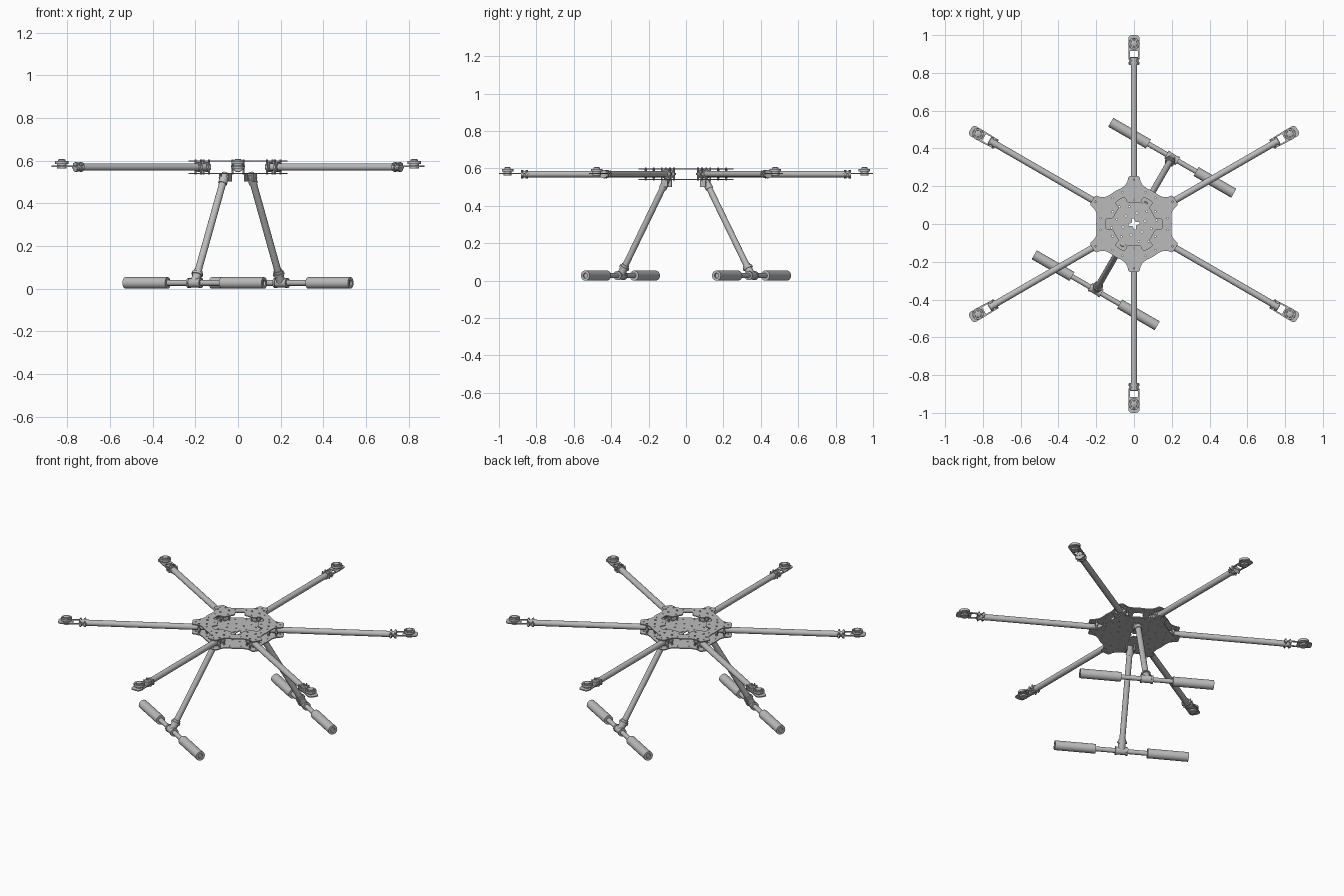
import bpy, bmesh
from math import pi, sin, cos, radians
from mathutils import Vector, Matrix

cube = bpy.data.objects.get("Cube")
if cube:
    bpy.data.objects.remove(cube)

grey = bpy.data.materials.new("light_grey")
grey.use_nodes = True
grey.diffuse_color = (0.5, 0.5, 0.5, 1)
grey.node_tree.nodes["Principled BSDF"].inputs["Base Color"].default_value = (0.5, 0.5, 0.5, 1)
parts = []


def add(name, data, matrix=Matrix()):
    obj = bpy.data.objects.new(name, data)
    bpy.context.collection.objects.link(obj)
    obj.matrix_world = matrix
    data.materials.append(grey)
    parts.append(obj)
    return obj


def turned(name, profile, origin, direction, closed=False, sides=24):
    """Turn (radius, distance) points around an axis."""
    bm = bmesh.new()
    rings = [[bm.verts.new((r * cos(2 * pi * i / sides), r * sin(2 * pi * i / sides), d))
              for i in range(sides)] for r, d in profile]
    pairs = list(zip(rings, rings[1:])) + ([(rings[-1], rings[0])] if closed else [])
    for a, b in pairs:
        for i in range(sides):
            j = (i + 1) % sides
            bm.faces.new((a[i], a[j], b[j], b[i]))
    if not closed:
        bm.faces.new(rings[0][::-1])
        bm.faces.new(rings[-1])
    bmesh.ops.recalc_face_normals(bm, faces=bm.faces)
    mesh = bpy.data.meshes.new(name)
    bm.to_mesh(mesh)
    bm.free()
    spin = Vector(direction).to_track_quat('Z', 'Y').to_matrix().to_4x4()
    return add(name, mesh, Matrix.Translation(origin) @ spin)


def rod(name, radius, start, end, sides=24):
    start, end = Vector(start), Vector(end)
    return turned(name, [(radius, 0), (radius, (end - start).length)],
                  start, end - start, sides=sides)


def box(name, size, centre, matrix):
    bm = bmesh.new()
    bmesh.ops.create_cube(bm, size=1)
    bmesh.ops.scale(bm, vec=size, verts=bm.verts)
    mesh = bpy.data.meshes.new(name)
    bm.to_mesh(mesh)
    bm.free()
    return add(name, mesh, matrix @ Matrix.Translation(centre))


def plate(name, loops, z, thick, matrix=Matrix()):
    """Flat sheet; every loop after the first is a hole."""
    curve = bpy.data.curves.new(name, 'CURVE')
    curve.dimensions = '2D'
    curve.fill_mode = 'BOTH'
    curve.extrude = thick / 2
    for loop in loops:
        spline = curve.splines.new('POLY')
        spline.points.add(len(loop) - 1)
        for point, (x, y) in zip(spline.points, loop):
            point.co = (x, y, 0, 1)
        spline.use_cyclic_u = True
    return add(name, curve, matrix @ Matrix.Translation((0, 0, z)))


def ring(radius, x=0, y=0, n=12):
    return [(x + radius * cos(2 * pi * i / n), y + radius * sin(2 * pi * i / n)) for i in range(n)]


def polar(r, deg):
    return r * cos(radians(deg)), r * sin(radians(deg))


def six_fold(half_tab, arc_radius, arc_start):
    """Repeat a mirrored tab and an arc six times around the centre."""
    loop = []
    tab = [(u, -v) for u, v in half_tab] + half_tab[::-1]
    for k in range(6):
        a = radians(30 + 60 * k)
        loop += [(u * cos(a) - v * sin(a), u * sin(a) + v * cos(a)) for u, v in tab]
        loop += [polar(arc_radius, 30 + 60 * k + arc_start + i * (60 - 2 * arc_start) / 6)
                 for i in range(7)]
    return loop


# Hub plates
outline = six_fold([(0.193, 0.062), (0.205, 0.046), (0.225, 0.035), (0.248, 0.03), (0.254, 0.022)],
                   0.2, 21)
window = six_fold([(0.135, 0.045), (0.118, 0.038), (0.112, 0.028)], 0.15, 21)
bolt_holes = [ring(0.004, *polar(r, 30 + 60 * k + d), n=8)
              for k in range(6) for r, d in ((0.18, 20), (0.18, 40), (0.13, 0), (0.235, 0))]
plate("top_plate", [outline, window] + bolt_holes, 0.598, 0.006)
cross = [polar(0.03 if i % 4 < 2 else 0.014, 22.5 * i) for i in range(16)]
floor_holes = [ring(0.005, *polar(r, 60 * k + d), n=8)
               for k in range(6) for r, d in ((0.06, 15), (0.095, 45), (0.12, 10))]
plate("bottom_plate", [outline, cross] + bolt_holes + floor_holes, 0.54, 0.006)

# Six arms with hub clamps, end clamps and motors
TUBE_Z = 0.57
for k in range(6):
    turn = Matrix.Rotation(radians(30 + 60 * k), 4, 'Z')

    def at(u, v, z):
        return turn @ Vector((u, v, z))

    rod("arm_tube", 0.0172, at(0.155, 0, TUBE_Z), at(0.88, 0, TUBE_Z))
    for u in (0.172, 0.215):
        rod("hub_clamp", 0.024, at(u - 0.007, 0, TUBE_Z), at(u + 0.007, 0, TUBE_Z))
        box("hub_clamp_flange", (0.014, 0.064, 0.012), (u, 0, TUBE_Z), turn)
        for v in (-0.026, 0.026):
            rod("hub_post", 0.005, at(u, v, 0.535), at(u, v, 0.605), 10)
    for u in (0.851, 0.876):
        rod("end_clamp", 0.0225, at(u - 0.006, 0, TUBE_Z), at(u + 0.006, 0, TUBE_Z))
        box("end_clamp_flange", (0.012, 0.056, 0.014), (u, 0, TUBE_Z), turn)
        for v in (-0.023, 0.023):
            rod("end_clamp_bolt", 0.004, at(u, v, 0.555), at(u, v, 0.588), 10)
    mount = [(0.842, -0.026), (0.92, -0.03), (0.985, -0.03), (0.996, -0.024), (1.0, -0.012)]
    mount += [(u, -v) for u, v in mount[::-1]]
    gap = [(0.885, -0.021), (0.917, -0.021), (0.917, 0.021), (0.885, 0.021)]
    plate("motor_mount", [mount, gap], 0.574, 0.006, turn)
    rod("motor_base", 0.022, at(0.954, 0, 0.562), at(0.954, 0, 0.586))
    vents = [ring(0.006, *polar(0.021, 60 * i), n=8) for i in range(6)]
    plate("motor_bell", [ring(0.031, n=24)] + vents, 0.591, 0.014,
          turn @ Matrix.Translation((0.954, 0, 0)))
    turned("motor_cap", [(0.017, 0), (0.017, 0.007), (0.012, 0.01)], at(0.954, 0, 0.597), (0, 0, 1))

# Two landing legs with skids
SKID_Z = 0.027
for side in (1, -1):
    out = Vector((*polar(side, 60), 0))
    along = Vector((*polar(side, -30), 0))
    foot = out * 0.405 + Vector((0, 0, SKID_Z))
    top = out * 0.118 + Vector((0, 0, 0.54))
    slope = (top - foot).normalized()
    rod("leg_tube", 0.0165, foot, top)
    turned("leg_socket", [(0.021, 0), (0.021, 0.042), (0.027, 0.042), (0.027, 0.054),
                          (0.021, 0.054), (0.021, 0.066)], foot, slope)
    turned("leg_top_clamp", [(0.021, 0), (0.021, 0.03)], top - slope * 0.055, slope)
    rod("leg_hinge", 0.008, top - along * 0.026 - slope * 0.02, top + along * 0.026 - slope * 0.02, 12)
    for s in (-1, 1):
        tab_at = top + along * 0.022 * s
        box("leg_bracket", (0.006, 0.035, 0.04), (tab_at.x, tab_at.y, 0.522),
            Matrix.Identity(4)).matrix_world = (Matrix.Translation((tab_at.x, tab_at.y, 0.522))
                                               @ Matrix.Rotation(radians(-30), 4, 'Z'))
    rod("skid_tube", 0.0135, foot - along * 0.365, foot + along * 0.365)
    turned("skid_tee", [(0.024, 0), (0.024, 0.01), (0.021, 0.01), (0.021, 0.06),
                        (0.024, 0.06), (0.024, 0.07)], foot - along * 0.035, along)
    for s in (-1, 1):
        turned("skid_foam", [(0.0135, 0), (0.027, 0), (0.027, 0.23), (0.0135, 0.23)],
               foot + along * 0.146 * s, along * s, closed=True)

# Turn sheets into meshes and shade
bpy.ops.object.select_all(action='DESELECT')
for obj in parts:
    obj.select_set(True)
bpy.context.view_layer.objects.active = parts[0]
bpy.ops.object.convert(target='MESH')
bpy.ops.object.shade_smooth_by_angle(angle=radians(35))
